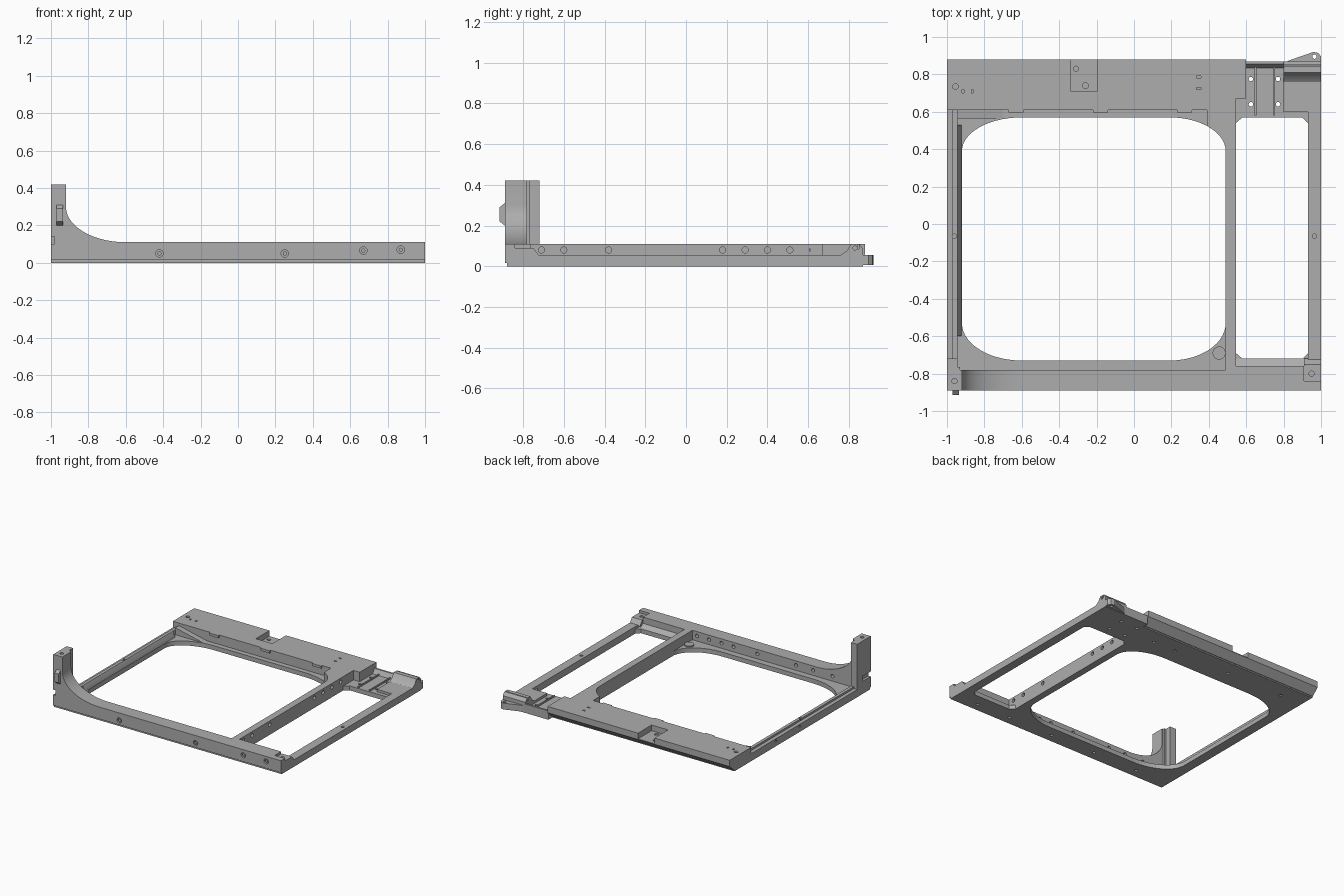
import bpy, bmesh, math
from mathutils import Vector

cube = bpy.data.objects.get("Cube")
if cube:
    bpy.data.objects.remove(cube, do_unlink=True)

grey = bpy.data.materials.new("plain_grey")
grey.use_nodes = True
grey.diffuse_color = (0.42, 0.42, 0.42, 1)
grey.node_tree.nodes["Principled BSDF"].inputs["Base Color"].default_value = (0.42, 0.42, 0.42, 1)
parts = []


def prism(name, pts, axis, lo, hi, keep=True):
    """Extrude a 2D profile along an axis."""
    place = {"x": lambda p, t: (t, p[0], p[1]),
             "y": lambda p, t: (p[0], t, p[1]),
             "z": lambda p, t: (p[0], p[1], t)}[axis]
    bm = bmesh.new()
    face = bm.faces.new([bm.verts.new(place(p, lo)) for p in pts])
    ext = bmesh.ops.extrude_face_region(bm, geom=[face])
    shift = Vector(place((0, 0), hi - lo))
    bmesh.ops.translate(bm, vec=shift, verts=[v for v in ext["geom"] if isinstance(v, bmesh.types.BMVert)])
    bmesh.ops.recalc_face_normals(bm, faces=bm.faces)
    mesh = bpy.data.meshes.new(name)
    bm.to_mesh(mesh)
    bm.free()
    mesh.materials.append(grey)
    obj = bpy.data.objects.new(name, mesh)
    bpy.context.collection.objects.link(obj)
    if keep:
        parts.append(obj)
    else:
        obj.hide_render = True
    return obj


def rect(a0, a1, b0, b1):
    return [(a0, b0), (a1, b0), (a1, b1), (a0, b1)]


def box(name, x0, x1, y0, y1, z0, z1, keep=True):
    return prism(name, rect(x0, x1, y0, y1), "z", z0, z1, keep)


def arc(cx, cy, rx, ry, a0, a1, n=14):
    angles = [math.radians(a0 + (a1 - a0) * i / n) for i in range(n + 1)]
    return [(cx + rx * math.cos(a), cy + ry * math.sin(a)) for a in angles]


def hole(a, b, r, axis, lo, hi):
    return prism("hole_cutter", arc(a, b, r, r, 0, 337.5, 15), axis, lo, hi, False)


def cut(obj, cutters):
    """Subtract every cutter, bake the result and discard the cutters."""
    for c in cutters:
        mod = obj.modifiers.new("cut", "BOOLEAN")
        mod.operation, mod.solver, mod.object = "DIFFERENCE", "EXACT", c
    deps = bpy.context.evaluated_depsgraph_get()
    mesh = bpy.data.meshes.new_from_object(obj.evaluated_get(deps))
    obj.modifiers.clear()
    obj.data = mesh
    for c in cutters:
        bpy.data.objects.remove(c, do_unlink=True)


# Base plate with the large rounded opening and the narrow chamfered one
base = prism("base_plate", [(-1, -.88), (1, -.88), (1, .87), (.6, .87), (.6, .82), (-1, .82)], "z", 0, .035)
main = (arc(-.6, -.53, .32, .2, 180, 270) + arc(.19, -.53, .3, .2, 270, 360)
        + arc(.19, .39, .3, .18, 0, 90) + arc(-.6, .39, .32, .18, 90, 180))
side = [(.545, -.69), (.58, -.72), (.9, -.72), (.93, -.69), (.93, .54), (.9, .57), (.58, .57), (.545, .54)]
cutters = [prism("opening_cutter", p, "z", -.1, .2, False) for p in (main, side)]
cutters += [hole(x, y, .012, "z", -.1, .2) for x in (.625, .77) for y in (.64, .775)]
cutters += [hole(x, -.81, .012, "z", -.1, .02) for x in (-.7, -.3, .1, .5, .8)]
cutters += [hole(x, .7, .012, "z", -.1, .02) for x in (-.8, -.3, .2, .4)]
cut(base, cutters)

# Front rail sweeping up into the corner post
rail = prism("front_rail", [(-1, .015), (1, .015), (1, .11), (-.6, .11)]
             + arc(-.6, .3, .32, .19, 270, 180)[1:] + [(-.92, .42), (-1, .42)], "y", -.89, -.78)
cutters = [box("corner_recess_cutter", .91, 1.1, -.84, -.7, .09, .2, False),
           box("post_notch_cutter", -1.1, -.98, -.9, -.7, .1, .14, False),
           hole(.95, -.8, .014, "z", .05, .2), hole(-.96, -.84, .014, "z", .38, .5)]
for x, z in ((-.42, .05), (.25, .05), (.67, .065), (.87, .07)):
    cutters.append(hole(x, z, .02, "y", -.95, -.875))
cutters += [hole(x, .075, .014, "y", -.82, -.7) for x in (.45, .345, .235, .13, -.08, -.42, -.57, -.74)]
cut(rail, cutters)
for x, z in ((-.42, .05), (.25, .05), (.67, .065), (.87, .07)):
    prism("front_screw", arc(x, z, .011, .011, 0, 330, 11), "y", -.885, -.87)
prism("front_rail_inner_step", [(-.78, .01), (-.72, .01), (-.72, .035), (-.76, .06), (-.76, .11), (-.78, .11)],
      "x", .545, .91)

# Post back wall and front catch
box("post_back_wall", -1, -.945, -.785, -.72, .01, .42)
box("post_groove_floor", -.945, -.93, -.785, -.765, .1, .42)
prism("post_catch", [(-.89, .2), (-.915, .22), (-.915, .29), (-.89, .31)], "x", -.97, -.935)

# Left rail with a stepped top and a sloping inner lip
left = prism("left_rail", [(-1, .01), (-.92, .01), (-.92, .03), (-.945, .075), (-.97, .075), (-.97, .06), (-1, .06)],
             "y", -.6, .53)
cut(left, [hole(-.96, -.065, .012, "z", .03, .2)] + [hole(y, .035, .014, "x", -1.1, -.975) for y in (.3, 0)])
for name, y0, y1 in (("left_rail_front_end", -.72, -.6), ("left_rail_back_end", .53, .61)):
    prism(name, [(-1, .01), (-.945, .01), (-.945, .075), (-.97, .075), (-.97, .06), (-1, .06)], "y", y0, y1)

# Wide back rail with a bevelled underside, a rear pocket and small slots
back = prism("back_rail", [(.61, .01), (.825, .01), (.88, .06), (.88, .11), (.61, .11)], "x", -1, .6)
cutters = [box("pocket_cutter", -.34, -.195, .71, .95, .065, .2, False),
           box("end_step_cutter", .545, .7, .5, .67, -.1, .2, False),
           hole(-.26, .74, .016, "z", .04, .2), hole(-.31, .83, .014, "z", .04, .2),
           hole(-.955, .735, .015, "z", .07, .2)]
cutters += [box("slot_cutter", x - .005, x + .005, .7, .72, .08, .2, False) for x in (-.915, -.865)]
cutters += [box("slot_cutter", .335, .358, y - .005, y + .005, .08, .2, False) for y in (.725, .785)]
cut(back, cutters)
prism("back_corner_flare", [(-.945, .01), (-.7, .01), (-.7, .035), (-.945, .09)], "y", .565, .615)
for x in (-.63, -.18, .27):
    box("back_rail_clip", x - .04, x + .04, .597, .612, .09, .11)

# Divider between the openings, with a row of holes and a filled rear corner
divider = prism("divider_bar", [(.49, -.785), (.545, -.785), (.545, .67), (.39, .67), (.39, .52)]
                + arc(.19, .39, .3, .18, 48, 0, 8), "z", .01, .11)
cut(divider, [hole(y, .08, .015, "x", .52, .7) for y in (-.71, -.6, -.38, .18, .29, .4, .51, .62)])
prism("divider_foot", arc(.455, -.69, .035, .035, 0, 345, 23), "z", .005, .045)

# Low right rail
right = box("right_rail", .93, 1, -.785, .8, .01, .055)
cut(right, [hole(.965, -.065, .012, "z", .02, .2)])
prism("right_rail_front_ramp", [(-.785, .05), (-.72, .05), (-.75, .09), (-.785, .09)], "x", .91, 1)

# Rear right bay: ribs, ramp, hinge bar and tab
for x in (.65, .75):
    box("bay_rib", x - .005, x + .005, .58, .85, .03, .045)
prism("bay_rear_lip", [(.83, .03), (.87, .03), (.87, .07), (.855, .07)], "x", .6, .8)
box("bay_shelf", .8, .935, .6, .8, .01, .055)
hinge = prism("hinge_bar", [(.76, .03), (.87, .03), (.87, .085), (.85, .11), (.81, .11), (.79, .075), (.76, .055)],
              "x", .8, 1)
cut(hinge, [hole(.83, .09, .01, "x", .95, 1.1),
            box("hinge_groove_cutter", .7, 1.1, .842, .85, .085, .2, False)])
tab = prism("corner_tab", [(.8, .86), (1, .86), (1, .895), (.985, .915), (.96, .92), (.83, .875)], "z", .005, .055)
cut(tab, [hole(.965, .895, .012, "z", -.1, .2)])

# Smooth curved walls, keep the crisp edges
bpy.ops.object.select_all(action="DESELECT")
for p in parts:
    p.select_set(True)
bpy.context.view_layer.objects.active = base
bpy.ops.object.shade_smooth_by_angle(angle=math.radians(30))
